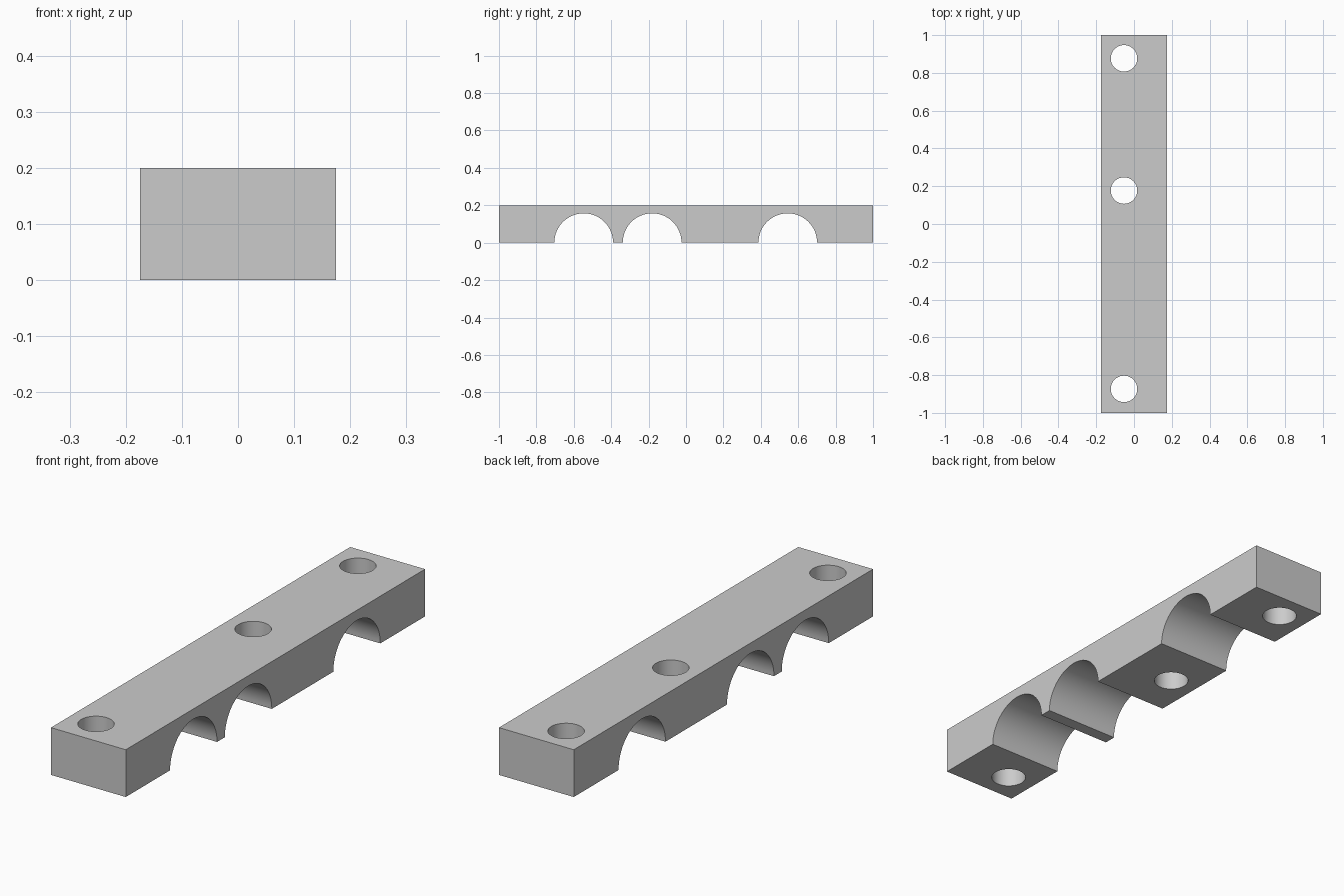
import bpy, bmesh, math

if "Cube" in bpy.data.objects:
    bpy.data.objects.remove(bpy.data.objects["Cube"])

WIDTH, LENGTH, HEIGHT = 0.35, 2.0, 0.2
ARCH_R, ARCHES = 0.157, (-0.547, -0.181, 0.544)
HOLE_R, HOLE_X, HOLES = 0.07, -0.053, (-0.873, 0.177, 0.877)

grey = bpy.data.materials.new("grey")
grey.diffuse_color = (0.6, 0.6, 0.6, 1)
grey.use_nodes = True
grey.node_tree.nodes["Principled BSDF"].inputs["Base Color"].default_value = grey.diffuse_color

# Side profile in (y, z): flat top, underside with half-round arches
profile = [(LENGTH / 2, HEIGHT), (-LENGTH / 2, HEIGHT), (-LENGTH / 2, 0)]
for c in ARCHES:
    for i in range(33):
        a = math.pi * (1 - i / 32)
        profile.append((c + ARCH_R * math.cos(a), ARCH_R * math.sin(a)))
profile.append((LENGTH / 2, 0))

# Clamp bar: profile extruded across the width
bm = bmesh.new()
face = bm.faces.new([bm.verts.new((-WIDTH / 2, y, z)) for y, z in profile])
ext = bmesh.ops.extrude_face_region(bm, geom=[face])
bmesh.ops.translate(bm, vec=(WIDTH, 0, 0),
                    verts=[g for g in ext["geom"] if isinstance(g, bmesh.types.BMVert)])
bmesh.ops.recalc_face_normals(bm, faces=bm.faces)
mesh = bpy.data.meshes.new("clamp_bar")
bm.to_mesh(mesh)
bm.free()
mesh.materials.append(grey)
bar = bpy.data.objects.new("clamp_bar", mesh)
bpy.context.collection.objects.link(bar)

# Vertical bolt holes
cutters = []
for y in HOLES:
    bpy.ops.mesh.primitive_cylinder_add(vertices=48, radius=HOLE_R, depth=HEIGHT * 2,
                                        location=(HOLE_X, y, HEIGHT / 2))
    cutter = bpy.context.object
    cutter.name = "bolt_hole_cutter"
    cutter.hide_render = True
    cutter.data.materials.append(grey)
    cutters.append(cutter)
    mod = bar.modifiers.new("bolt_hole", 'BOOLEAN')
    mod.operation, mod.solver, mod.object = 'DIFFERENCE', 'EXACT', cutter

# Apply the cuts, drop the cutters, smooth the round walls
bpy.ops.object.select_all(action='DESELECT')
bar.select_set(True)
bpy.context.view_layer.objects.active = bar
for mod in list(bar.modifiers):
    bpy.ops.object.modifier_apply(modifier=mod.name)
for cutter in cutters:
    bpy.data.objects.remove(cutter)
bpy.ops.object.shade_smooth_by_angle(angle=math.radians(30))
